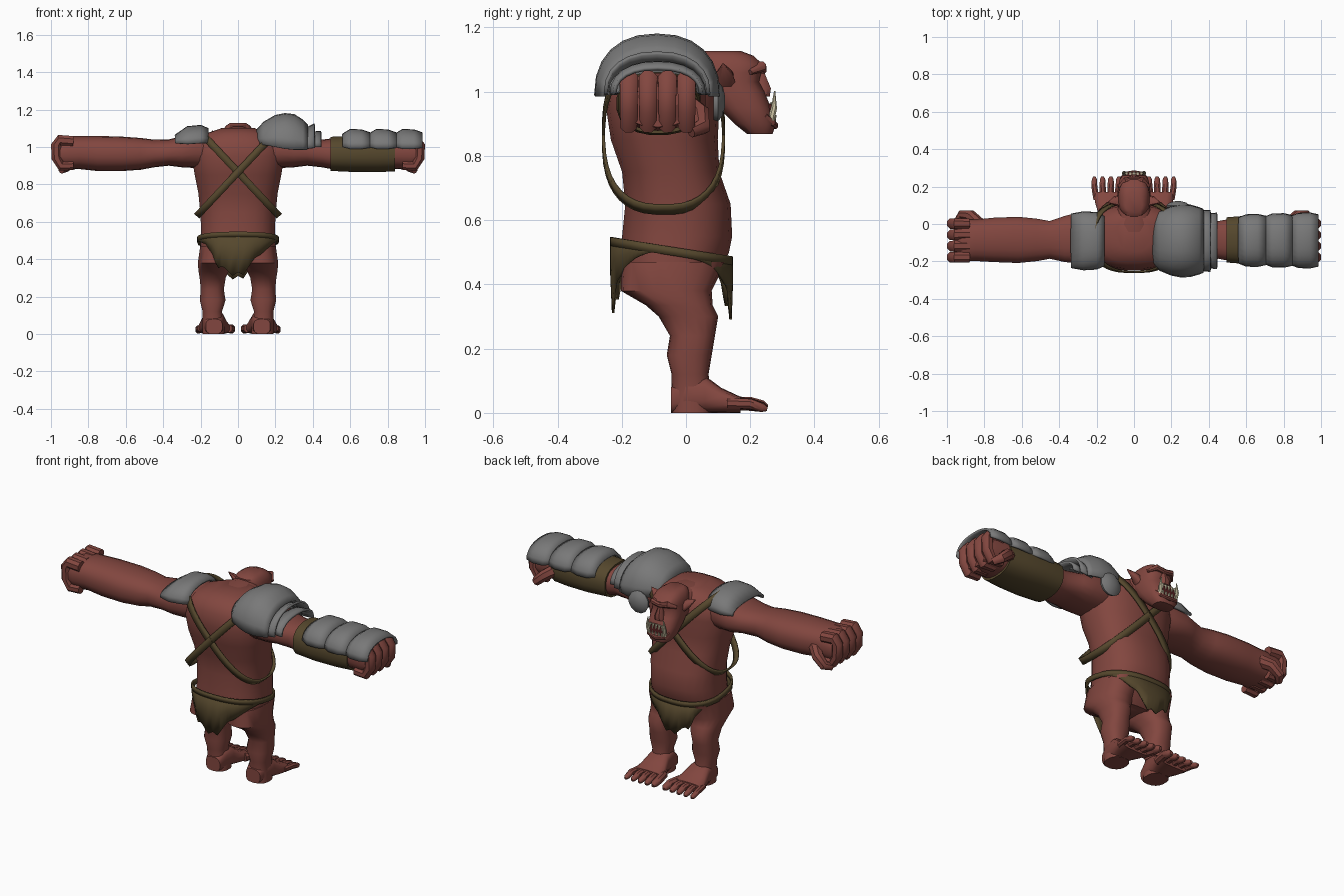
import bpy, bmesh, math
from mathutils import Vector as V


def mat(name, rgb):
    m = bpy.data.materials.new(name)
    m.diffuse_color = (*rgb, 1)
    return m


SKIN = mat("red skin", (0.225, 0.062, 0.050))
METAL = mat("grey metal", (0.19, 0.19, 0.19))
LEATHER = mat("brown leather", (0.092, 0.064, 0.026))
IVORY = mat("ivory", (0.62, 0.56, 0.38))
MOUTH = mat("dark mouth", (0.09, 0.015, 0.015))


def power(v, p):
    return math.copysign(abs(v) ** (2 / p), v)


def finish(name, bm, m, thick=0):
    bmesh.ops.recalc_face_normals(bm, faces=bm.faces)
    for f in bm.faces:
        f.smooth = True
    for e in bm.edges:
        e.smooth = len(e.link_faces) < 2 or e.calc_face_angle(0) < math.radians(42)
    me = bpy.data.meshes.new(name)
    bm.to_mesh(me)
    bm.free()
    me.materials.append(m)
    o = bpy.data.objects.new(name, me)
    bpy.context.collection.objects.link(o)
    if thick:
        s = o.modifiers.new("thickness", 'SOLIDIFY')
        s.thickness, s.offset = thick, 0
    return o


def sheet(name, rows, m, closed=False, thick=0, caps=False, loop=False):
    """Skin a grid of points; closed joins each row's ends, loop joins last row to first."""
    bm = bmesh.new()
    g = [[bm.verts.new(p) for p in r] for r in rows]
    n, k = len(g), len(g[0])
    for i in range(n if loop else n - 1):
        a, b = g[i], g[(i + 1) % n]
        for j in range(k if closed else k - 1):
            bm.faces.new((a[j], a[(j + 1) % k], b[(j + 1) % k], b[j]))
    if caps:
        bm.faces.new(g[0])
        bm.faces.new(g[-1])
    return finish(name, bm, m, thick)


def loft(name, rings, m, n=16, p=2.4):
    """rings: (centre, u half-axis, v half-axis)"""
    rows = []
    for c, u, v in rings:
        ang = [2 * math.pi * (i + .5) / n for i in range(n)]
        rows.append([V(c) + V(u) * power(math.cos(a), p) + V(v) * power(math.sin(a), p) for a in ang])
    return sheet(name, rows, m, closed=True, caps=True)


def tube(name, pts, radii, m, side, n=8):
    pts, rings = [V(p) for p in pts], []
    for i, c in enumerate(pts):
        t = (pts[min(i + 1, len(pts) - 1)] - pts[max(i - 1, 0)]).normalized()
        v = t.cross(V(side)).normalized()
        rings.append((c, v.cross(t) * radii[i], v * radii[i]))
    return loft(name, rings, m, n, 2.2)


def zloft(name, secs, m, n=18, p=2.4):
    """secs: (z, y min, y max, x min, x max)"""
    return loft(name, [(((c + d) / 2, (a + b) / 2, z), ((d - c) / 2, 0, 0), (0, (b - a) / 2, 0))
                       for z, a, b, c, d in secs], m, n, p)


def arch(name, secs, m, p=2.3):
    """Armour plate over the arm. secs: (x, y centre, y half, z base, z top)"""
    rows = [[(x, cy + ry * power(math.cos(math.pi * i / 12), p),
              zb + (zt - zb) * power(math.sin(math.pi * i / 12), p)) for i in range(13)]
            for x, cy, ry, zb, zt in secs]
    return sheet(name, rows, m, thick=0.012)


# Torso and neck
zloft("torso", [(z, a, b, -w, w) for z, a, b, w in [
    (.36, -.13, .05, .13), (.42, -.20, .10, .20), (.50, -.20, .135, .203), (.55, -.20, .145, .198),
    (.65, -.19, .14, .203), (.75, -.20, .105, .213), (.85, -.235, .10, .233), (.95, -.25, .105, .25),
    (1.02, -.24, .10, .24), (1.07, -.21, .07, .18), (1.10, -.15, .04, .09)]], SKIN, 24)
loft("neck", [((0, -.10, 1.0), (.13, 0, 0), (0, 0, .09)), ((0, 0, 1.02), (.105, 0, 0), (0, 0, .09)),
              ((0, .12, 1.02), (.08, 0, 0), (0, 0, .08))], SKIN)

# Head with brow, nose, ears
zloft("head", [(z, a, b, -w, w) for z, a, b, w in [
    (.868, .19, .27, .055), (.90, .15, .28, .078), (.95, .10, .265, .085), (1.0, .06, .245, .088),
    (1.03, .045, .228, .086), (1.06, .04, .235, .085), (1.085, .04, .24, .08), (1.112, .04, .21, .068),
    (1.127, .06, .17, .045)]], SKIN, 20, 2.8)
tube("brow", [(-.08, .20, 1.06), (-.045, .235, 1.078), (0, .238, 1.068), (.045, .235, 1.078), (.08, .20, 1.06)],
     [.008, .017, .014, .017, .008], SKIN, (0, 0, 1))
zloft("nose", [(.985, .22, .262, -.03, .03), (1.01, .21, .266, -.026, .026), (1.06, .21, .245, -.01, .01)], SKIN, 8)
loft("mouth", [((0, .20, .935), (.058, 0, 0), (0, 0, .034)), ((0, .274, .935), (.05, 0, 0), (0, 0, .028))], MOUTH)
tube("lower_lip", [(-.065, .245, .925), (-.05, .268, .903), (0, .276, .895), (.05, .268, .903), (.065, .245, .925)],
     [.009, .011, .012, .011, .009], SKIN, (0, 0, 1))
for i in range(5):
    x = (i - 2) * .02
    tube("upper_tooth", [(x, .27, .968), (x, .277, .942)], [.009, .002], IVORY, (1, 0, 0), 6)
    tube("lower_tooth", [(x, .27, .90), (x, .279, .928)], [.009, .003], IVORY, (1, 0, 0), 6)

for s in (1, -1):
    side = "right" if s > 0 else "left"
    tube(side + "_tusk", [(s * .048, .262, .90), (s * .054, .274, .95), (s * .05, .276, 1.002)],
         [.012, .010, .002], IVORY, (1, 0, 0))
    loft(side + "_ear", [((s * .07, .12, 1.035), (0, .035, 0), (0, -.005, .035)),
                         ((s * .105, .125, 1.055), (0, .022, 0), (0, -.008, .026)),
                         ((s * .14, .115, 1.085), (0, .003, 0), (0, 0, .003))], SKIN, 8)

    # Arm, from shoulder to palm
    loft(side + "_arm", [((s * x, y, z), (0, a, 0), (0, 0, b)) for x, y, z, a, b in [
        (.12, -.07, .98, .11, .09), (.22, -.075, .985, .13, .098), (.30, -.075, .975, .137, .084),
        (.37, -.08, .97, .125, .07), (.45, -.085, .965, .102, .074), (.52, -.085, .963, .115, .085),
        (.62, -.085, .963, .125, .092), (.75, -.085, .965, .12, .094), (.85, -.087, .97, .112, .088),
        (.92, -.088, .968, .115, .09), (.965, -.088, .965, .108, .075)]], SKIN, 18)
    # Fist
    for i in range(4):
        y = -.178 + i * .06
        tube(side + "_finger", [(s * .88, y, 1.03), (s * .955, y, 1.036), (s * .972, y, 1.01), (s * .97, y, .94),
                                (s * .945, y, .897), (s * .88, y, .90)],
             [.03, .031, .03, .029, .028, .025], SKIN, (0, 1, 0))
    tube(side + "_thumb", [(s * .83, .0, .96), (s * .875, .045, .93), (s * .92, .05, .89), (s * .945, .015, .875)],
         [.035, .031, .026, .018], SKIN, (0, 1, 0))

    # Leg, foot and toes
    zloft(side + "_leg", [(z, a, b, s * c, s * d) for z, a, b, c, d in [
        (.47, -.20, .125, .01, .203), (.38, -.203, .08, .025, .216), (.335, -.125, .083, .048, .212),
        (.30, -.085, .10, .065, .206), (.24, -.05, .09, .075, .20), (.18, -.06, .08, .066, .205),
        (.12, -.045, .07, .085, .19), (.06, -.045, .08, .075, .19), (0, -.045, .08, .07, .19)]], SKIN)
    loft(side + "_foot", [((s * x, y, h / 2), (w, 0, 0), (0, 0, h / 2)) for y, x, w, h in [
        (-.047, .128, .045, .08), (0, .13, .06, .12), (.06, .13, .063, .115), (.11, .128, .08, .078),
        (.17, .125, .093, .05)]], SKIN, 14, 3)
    for i in range(5):
        x0, x1, r = .053 + i * .037, .036 + i * .044, (.023, .02, .019, .018, .017)[i]
        tube(side + "_toe", [(s * x0, .13, .03), (s * x1, .20, .028), (s * x1, .238, r * .9), (s * x1, .253, r * .7)],
             [r, r, r * .85, r * .4], SKIN, (1, 0, 0))

    # Crossed chest strap: tilted loop over one shoulder and under the other arm
    c, D, Y, rows = V((0, -.07, .865)), V((s * .218, 0, .232)), V((0, .187, 0)), []

    def loop_point(a):
        return c + D * power(math.cos(a), 2.6) + Y * power(math.sin(a), 2.6)
    for i in range(40):
        a = 2 * math.pi * (i + .5) / 40
        q = loop_point(a)
        w = (loop_point(a + .05) - loop_point(a - .05)).cross(q - c).normalized() * .019
        rows.append([q - w, q + w])
    sheet(side + "_strap", rows, LEATHER, thick=.01, loop=True)


# Belt and torn loincloth
def waist(a):
    x, y = .213 * power(math.sin(a), 2.4), -.045 + .187 * power(math.cos(a), 2.4)
    return x, y, .505 - .16 * (y + .045)


belt = [waist(2 * math.pi * i / 36) for i in range(36)]
sheet("belt", [[(x, y, z - .015), (x, y, z + .012)] for x, y, z in belt], LEATHER, thick=.01, loop=True)
HEM = [(-.22, .50), (-.17, .48), (-.13, .42), (-.11, .35), (-.08, .365), (-.03, .31), (0, .33), (.03, .315),
       (.05, .35), (.09, .41), (.12, .425), (.18, .48), (.22, .51)]


def hem(x):
    for (a, za), (b, zb) in zip(HEM, HEM[1:]):
        if a <= x <= b:
            return za + (zb - za) * (x - a) / (b - a)
    return .5


for name, mid in (("front_loincloth", 0), ("back_loincloth", math.pi)):
    rows = []
    for i in range(33):
        x, y, z = waist(mid + math.radians(-80 + 5 * i))
        low = min(hem(x) - (.02 if mid == 0 else 0), z - .01)
        rows.append([(x, y, z + .01), (x, y, (z + low) / 2), (x, y * .98, low)])
    sheet(name, rows, LEATHER, thick=.008)

# Large layered pauldron with chest disc
arch("large_pauldron", [(.10, -.09, .11, 1.02, 1.085), (.14, -.09, .155, 1.01, 1.13), (.20, -.09, .18, 1.0, 1.165),
                        (.25, -.09, .19, .99, 1.175), (.30, -.09, .188, .985, 1.17), (.345, -.09, .175, .985, 1.14),
                        (.37, -.09, .165, .985, 1.115)], METAL)
arch("pauldron_second_layer", [(.33, -.09, .155, .99, 1.09), (.37, -.09, .158, .99, 1.10),
                               (.41, -.09, .16, .995, 1.12)], METAL)
arch("pauldron_third_layer", [(.38, -.09, .14, 1.0, 1.075), (.445, -.09, .145, 1.0, 1.08)], METAL)
loft("chest_disc", [((.235, y, .97), (r, 0, 0), (0, 0, r)) for y, r in
                    [(.085, .06), (.10, .065), (.115, .045), (.122, .015)]], METAL, 12, 2)

# Small pauldron
arch("small_pauldron", [(-.16, -.09, .13, 1.02, 1.095), (-.20, -.09, .148, 1.02, 1.112),
                        (-.27, -.09, .152, 1.015, 1.105), (-.335, -.09, .14, 1.02, 1.06)], METAL)

# Leather bracer with overlapping forearm plates
loft("bracer", [((x, -.085, .963), (0, a, 0), (0, 0, b)) for x, a, b in
                [(.495, .122, .092), (.62, .132, .098), (.75, .128, .099), (.84, .12, .094)]], LEATHER, 20)
for i in range(3):
    x, w = .56 + i * .14, .004 * i
    arch("forearm_plate", [(x, -.088, .118 + w, 1.0, 1.065), (x + .04, -.088, .134 + w, .99, 1.09),
                           (x + .10, -.088, .136 + w, .99, 1.088), (x + .145, -.088, .126 + w, .995, 1.072)], METAL)
